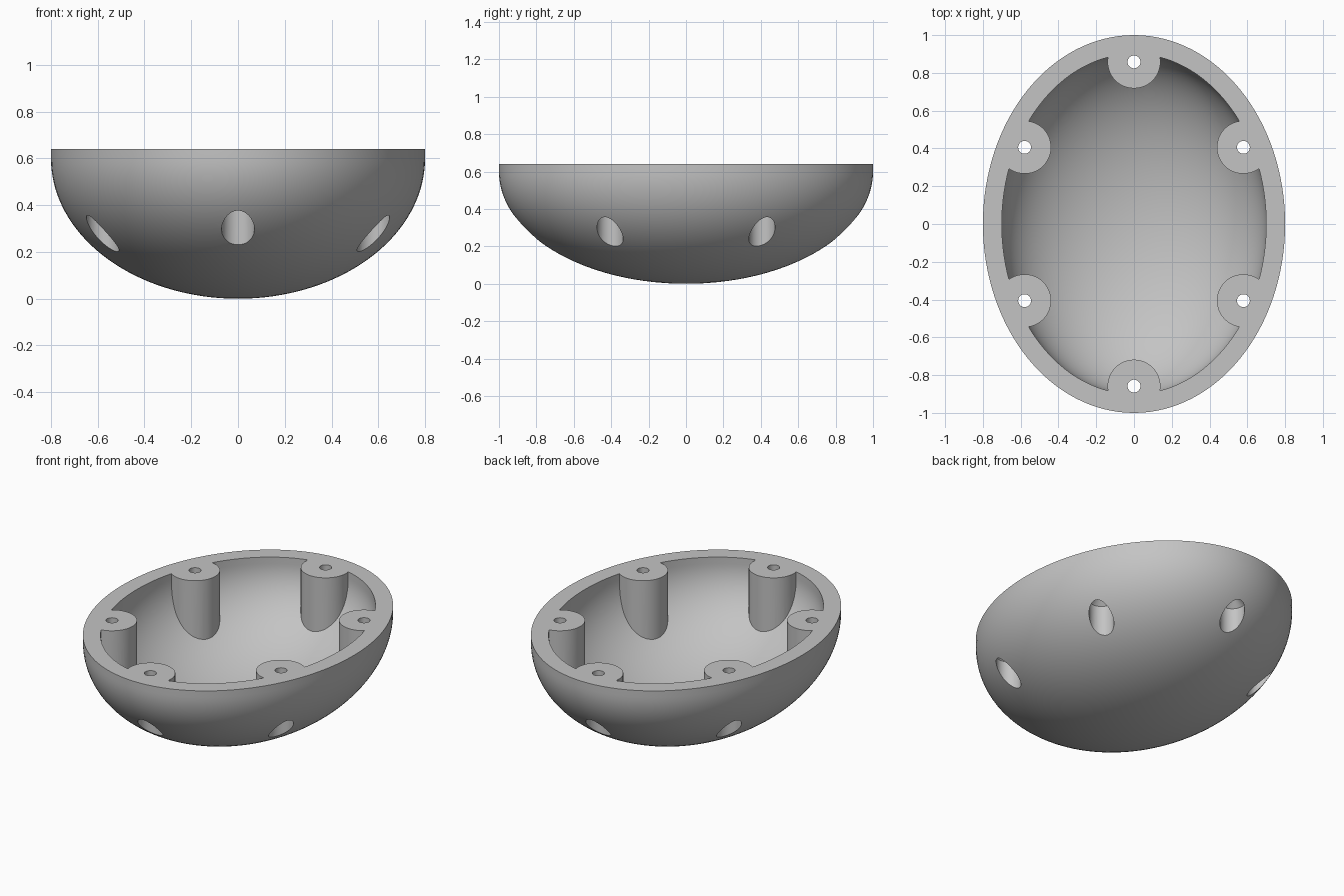
import bpy
import bmesh
from math import sin, cos, pi, radians

if "Cube" in bpy.data.objects:
    bpy.data.objects.remove(bpy.data.objects["Cube"], do_unlink=True)

RIM = 0.64          # height of the flat rim
EQUATOR = 0.60      # height where the curved underside starts

grey = bpy.data.materials.new("plain_grey")
grey.use_nodes = True
grey.diffuse_color = (0.55, 0.55, 0.55, 1)
grey.node_tree.nodes["Principled BSDF"].inputs["Base Color"].default_value = (0.55, 0.55, 0.55, 1)


def add_object(name, bm):
    bmesh.ops.recalc_face_normals(bm, faces=bm.faces)
    mesh = bpy.data.meshes.new(name)
    bm.to_mesh(mesh)
    bm.free()
    obj = bpy.data.objects.new(name, mesh)
    bpy.context.collection.objects.link(obj)
    mesh.materials.append(grey)
    return obj


def lathe(bm, profile, sides, centre=(0, 0), scale=(1, 1)):
    """Closed solid from (radius, height) rings, capped at both ends."""
    angles = [2 * pi * k / sides for k in range(sides)]
    loops = [[bm.verts.new((centre[0] + scale[0] * r * cos(a),
                            centre[1] + scale[1] * r * sin(a), z)) for a in angles]
             for r, z in profile]
    bm.faces.new(loops[0])
    bm.faces.new(loops[-1])
    for a, b in zip(loops, loops[1:]):
        for k in range(sides):
            n = (k + 1) % sides
            bm.faces.new((a[k], b[k], b[n], a[n]))


def bowl(name, rx, ry, depth, top, rings=36):
    """Solid half ellipsoid with a short straight wall up to a flat top."""
    arc = [i * 0.495 * pi / rings for i in range(rings + 1)]
    profile = [(1, top)] + [(cos(a), EQUATOR - depth * sin(a)) for a in arc]
    bm = bmesh.new()
    lathe(bm, profile, 128, scale=(rx, ry))
    return add_object(name, bm)


def at_screws(name, profile, sides=48):
    """The same turned shape at each of the six screw positions."""
    spots = [(0, s * 0.858) for s in (-1, 1)]
    spots += [(sx * 0.579, sy * 0.406) for sx in (-1, 1) for sy in (-1, 1)]
    bm = bmesh.new()
    for spot in spots:
        lathe(bm, profile, sides, centre=spot)
    return add_object(name, bm)


def subtract(target, cutter):
    cutter.hide_render = True
    mod = target.modifiers.new("cut", "BOOLEAN")
    mod.operation = "DIFFERENCE"
    mod.solver = "EXACT"
    mod.object = cutter
    bpy.context.view_layer.objects.active = target
    bpy.ops.object.modifier_apply(modifier=mod.name)
    bpy.data.objects.remove(cutter, do_unlink=True)


# Cavity shape, with the screw posts left standing in it
cavity = bowl("cavity", 0.7, 0.9, 0.5, RIM + 0.1)
subtract(cavity, at_screws("screw_posts", [(0.14, -0.2), (0.14, RIM + 0.3)]))

# Hollow shell with posts
shell = bowl("lower_shell", 0.8, 1.0, EQUATOR, RIM)
subtract(shell, cavity)

# Wide recesses from below, tapering into the narrow screw holes
subtract(shell, at_screws("screw_holes", [(0.07, -0.1), (0.07, 0.39), (0.034, 0.426),
                                          (0.034, RIM + 0.1)]))

bpy.ops.object.select_all(action="DESELECT")
shell.select_set(True)
bpy.context.view_layer.objects.active = shell
bpy.ops.object.shade_smooth_by_angle(angle=radians(30))
